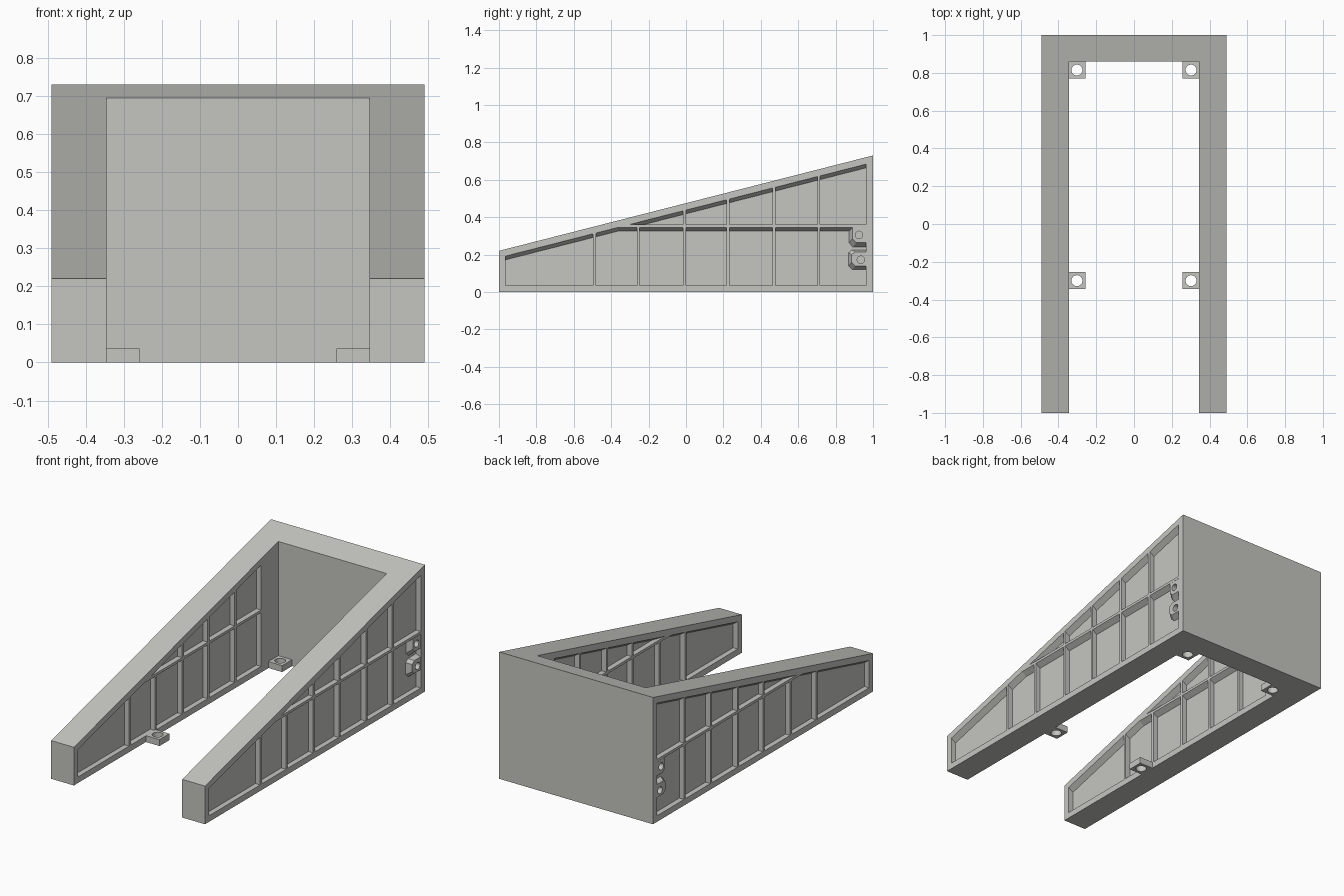
import bpy, bmesh, math

if "Cube" in bpy.data.objects:
    bpy.data.objects.remove(bpy.data.objects["Cube"])

grey = bpy.data.materials.new("warm light grey")
grey.diffuse_color = (0.56, 0.56, 0.53, 1)
grey.use_nodes = True
grey.node_tree.nodes["Principled BSDF"].inputs["Base Color"].default_value = grey.diffuse_color

HALF_W, INNER, WALL_Y = 0.49, 0.345, 0.86    # outer side, inner side, back wall front
DEPTH, DROP, SLOPE = 0.03, 0.02, 0.255       # pocket depth, roof taper, ramp slope
RIB_LOW, RIB_HIGH, FLOOR = 0.345, 0.36, 0.035


def add_loft(bm, loop_a, loop_b):
    """Closed solid between two matching loops of points."""
    a = [bm.verts.new(p) for p in loop_a]
    b = [bm.verts.new(p) for p in loop_b]
    n = len(a)
    bm.faces.new(a)
    bm.faces.new(b[::-1])
    for i in range(n):
        j = (i + 1) % n
        bm.faces.new((a[i], b[i], b[j], a[j]))


def add_slab(bm, profile, xa, xb):
    add_loft(bm, [(xa, y, z) for y, z in profile], [(xb, y, z) for y, z in profile])


def add_box(bm, x, y, z):
    add_slab(bm, [(y[0], z[0]), (y[1], z[0]), (y[1], z[1]), (y[0], z[1])], x[0], x[1])


def make(name, bm, helper=False):
    bmesh.ops.recalc_face_normals(bm, faces=bm.faces)
    me = bpy.data.meshes.new(name)
    bm.to_mesh(me)
    bm.free()
    me.materials.append(grey)
    ob = bpy.data.objects.new(name, me)
    bpy.context.collection.objects.link(ob)
    ob.hide_render = helper
    if helper:
        ob.hide_viewport = True
    return ob


def cut(ob, cutter):
    m = ob.modifiers.new("cut", 'BOOLEAN')
    m.operation, m.solver, m.object = 'DIFFERENCE', 'EXACT', cutter


def roof(y):
    return 0.183 + SLOPE * (y + 1)


def lower_cell(y0, y1, drop):
    """Pocket below the long rib; its roof follows the ramp, then the rib."""
    knee = -1 + (RIB_LOW - 0.183) / SLOPE
    ys = [y1] + ([knee] if y0 < knee < y1 else []) + [y0]
    return [(y0, FLOOR), (y1, FLOOR)] + [(y, min(RIB_LOW, roof(y)) - drop) for y in ys]


def upper_cell(y0, y1, drop):
    """Pocket above the long rib; the first one tapers to a point."""
    tip = -1 + (RIB_HIGH + drop - 0.183) / SLOPE
    if y0 < -0.1:
        return [(tip, RIB_HIGH), (y1, RIB_HIGH), (y1, roof(y1) - drop)]
    return [(y0, RIB_HIGH), (y1, RIB_HIGH), (y1, roof(y1) - drop), (y0, roof(y0) - drop)]


def add_pocket(bm, cell, y0, y1, face, outward):
    """Tapered pocket cutter that starts just outside a side face."""
    eps = 0.004
    near = [(face + outward * eps, y, z) for y, z in cell(y0, y1, -DROP * eps / DEPTH)]
    far = [(face - outward * DEPTH, y, z) for y, z in cell(y0, y1, DROP)]
    add_loft(bm, near, far)


# U-shaped ramp body
bm = bmesh.new()
add_slab(bm, [(-1, 0), (1, 0), (1, 0.73), (-1, 0.22)], -HALF_W, HALF_W)
body = make("ramp_body", bm)

bm = bmesh.new()
add_box(bm, (-INNER, INNER), (-1.2, WALL_Y), (-0.2, 1))
cut(body, make("opening_cutter", bm, True))

# Pockets between the ribs, on both faces of both arms
ribs = [-0.49, -0.255, -0.008, 0.225, 0.47, 0.71]
edges = [-0.972] + ribs + [0.97]
cells = [(a + 0.0075, b - 0.0075) for a, b in zip(edges, edges[1:])]
bm = bmesh.new()
for s in (-1, 1):
    for face, outward, row in ((s * HALF_W, s, cells), (s * INNER, -s, cells[:-1])):
        for i, (y0, y1) in enumerate(row):
            add_pocket(bm, lower_cell, y0, y1, face, outward)
            if i >= 2:
                add_pocket(bm, upper_cell, y0, y1, face, outward)
cut(body, make("pocket_cutter", bm, True))

# Small screw bosses in the rear outer pockets: (front profile, base profile, hole)
END = 0.962
bosses = {
    "upper_boss": ([(END, .265), (.91, .265), (.89, .285), (.89, .344), (END, .344)],
                   [(END, .24), (.893, .24), (.872, .262), (.872, .325), (END, .325)],
                   (.925, .305)),
    "lower_boss": ([(END, .14), (.905, .14), (.885, .158), (.885, .2), (.905, .215), (END, .215)],
                   [(END, .12), (.89, .12), (.868, .14), (.868, .208), (.888, .225), (END, .225)],
                   (.935, .172)),
}
for name, (front, base, (hy, hz)) in bosses.items():
    for s, side in ((-1, "left"), (1, "right")):
        bm = bmesh.new()
        add_loft(bm, [(s * HALF_W, y, z) for y, z in front],
                 [(s * (HALF_W - DEPTH), y, z) for y, z in base])
        boss = make(f"{side}_{name}", bm)
        bm = bmesh.new()
        ring = [(hy + 0.02 * math.cos(k * math.tau / 24), hz + 0.02 * math.sin(k * math.tau / 24))
                for k in range(24)]
        add_slab(bm, ring, s * (HALF_W - DEPTH - 0.01), s * (HALF_W + 0.01))
        cut(boss, make(f"{side}_{name}_hole_cutter", bm, True))

# Mounting tabs with through holes
for s, side in ((-1, "left"), (1, "right")):
    for cy, place in ((-0.30, "front"), (0.815, "rear")):
        bm = bmesh.new()
        add_box(bm, sorted((s * 0.258, s * INNER)), (cy - 0.045, cy + 0.045), (0, 0.037))
        tab = make(f"{side}_{place}_tab", bm)
        bm = bmesh.new()
        ring = [(s * 0.302 + 0.029 * math.cos(k * math.tau / 32),
                 cy + 0.029 * math.sin(k * math.tau / 32)) for k in range(32)]
        add_loft(bm, [(x, y, -0.02) for x, y in ring], [(x, y, 0.06) for x, y in ring])
        cut(tab, make(f"{side}_{place}_tab_hole_cutter", bm, True))
